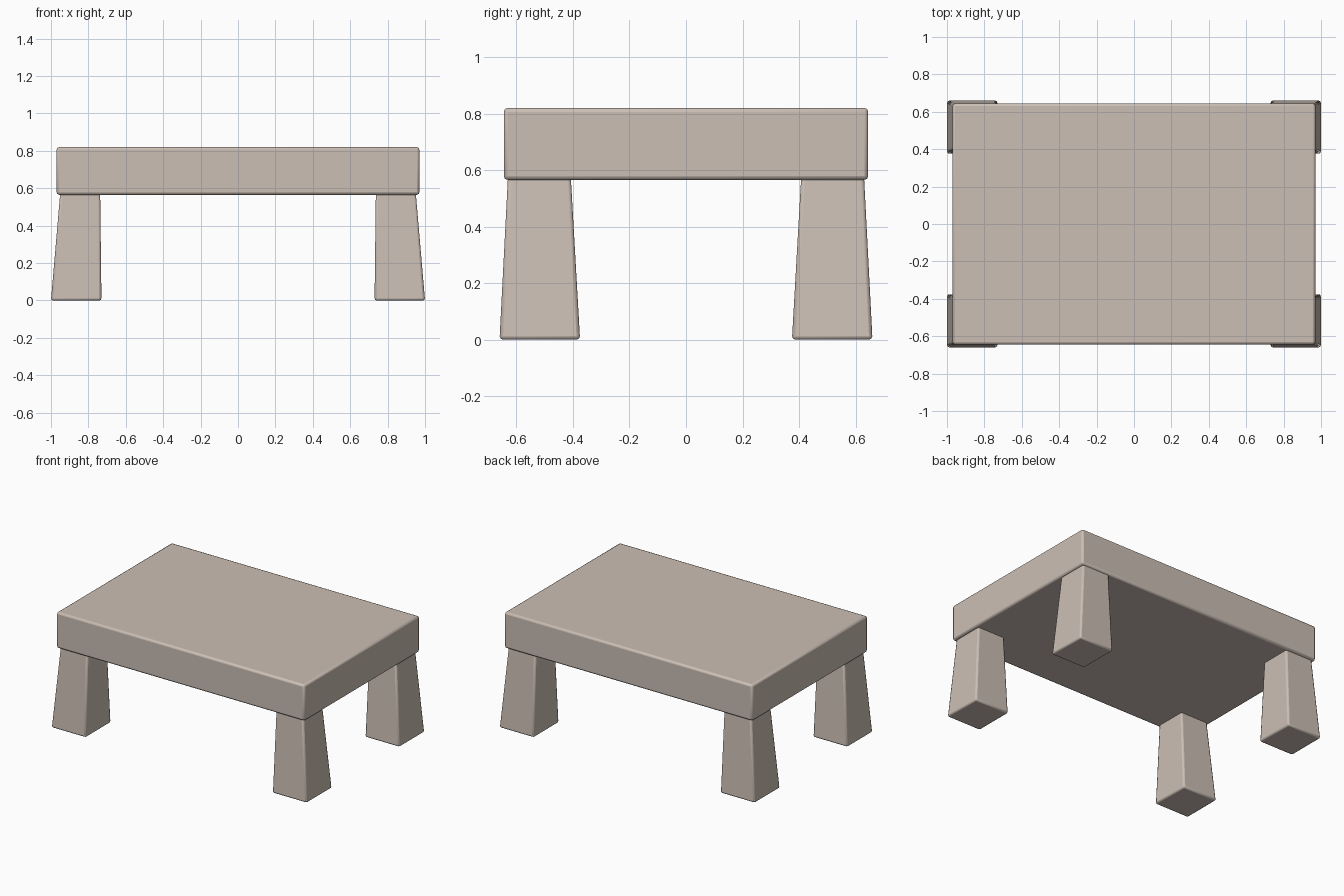
import bpy, bmesh

if "Cube" in bpy.data.objects:
    bpy.data.objects.remove(bpy.data.objects["Cube"])

mat = bpy.data.materials.new("warm grey stone")
mat.diffuse_color = (0.60, 0.52, 0.46, 1)
mat.use_nodes = True
mat.node_tree.nodes["Principled BSDF"].inputs["Base Color"].default_value = mat.diffuse_color


def tapered_block(name, low, high, z0, z1, bevel):
    """Block between two rectangles (x0, x1, y0, y1) with rounded edges."""
    bm = bmesh.new()
    bmesh.ops.create_cube(bm, size=1)
    for v in bm.verts:
        r, z = (high, z1) if v.co.z > 0 else (low, z0)
        v.co = (r[1] if v.co.x > 0 else r[0], r[3] if v.co.y > 0 else r[2], z)
    me = bpy.data.meshes.new(name)
    bm.to_mesh(me)
    bm.free()
    me.materials.append(mat)
    ob = bpy.data.objects.new(name, me)
    bpy.context.collection.objects.link(ob)
    mod = ob.modifiers.new("rounded edges", 'BEVEL')
    mod.width = bevel
    mod.segments = 2
    bpy.ops.object.select_all(action='DESELECT')
    ob.select_set(True)
    bpy.context.view_layer.objects.active = ob
    bpy.ops.object.shade_smooth_by_angle(angle=0.7)
    return ob


def corner(r, sx, sy):
    """Move a rectangle given for the +x +y corner to another corner."""
    return (*sorted((r[0] * sx, r[1] * sx)), *sorted((r[2] * sy, r[3] * sy)))


# thick table top
slab = (-0.97, 0.97, -0.645, 0.645)
tapered_block("table_top", slab, slab, 0.565, 0.82, 0.014)

# four legs, narrower at the top
for sx, side in ((-1, "left"), (1, "right")):
    for sy, end in ((-1, "front"), (1, "back")):
        tapered_block(f"{end}_{side}_leg",
                      corner((0.73, 1.0, 0.375, 0.66), sx, sy),
                      corner((0.737, 0.95, 0.408, 0.63), sx, sy),
                      0.0, 0.58, 0.012)
